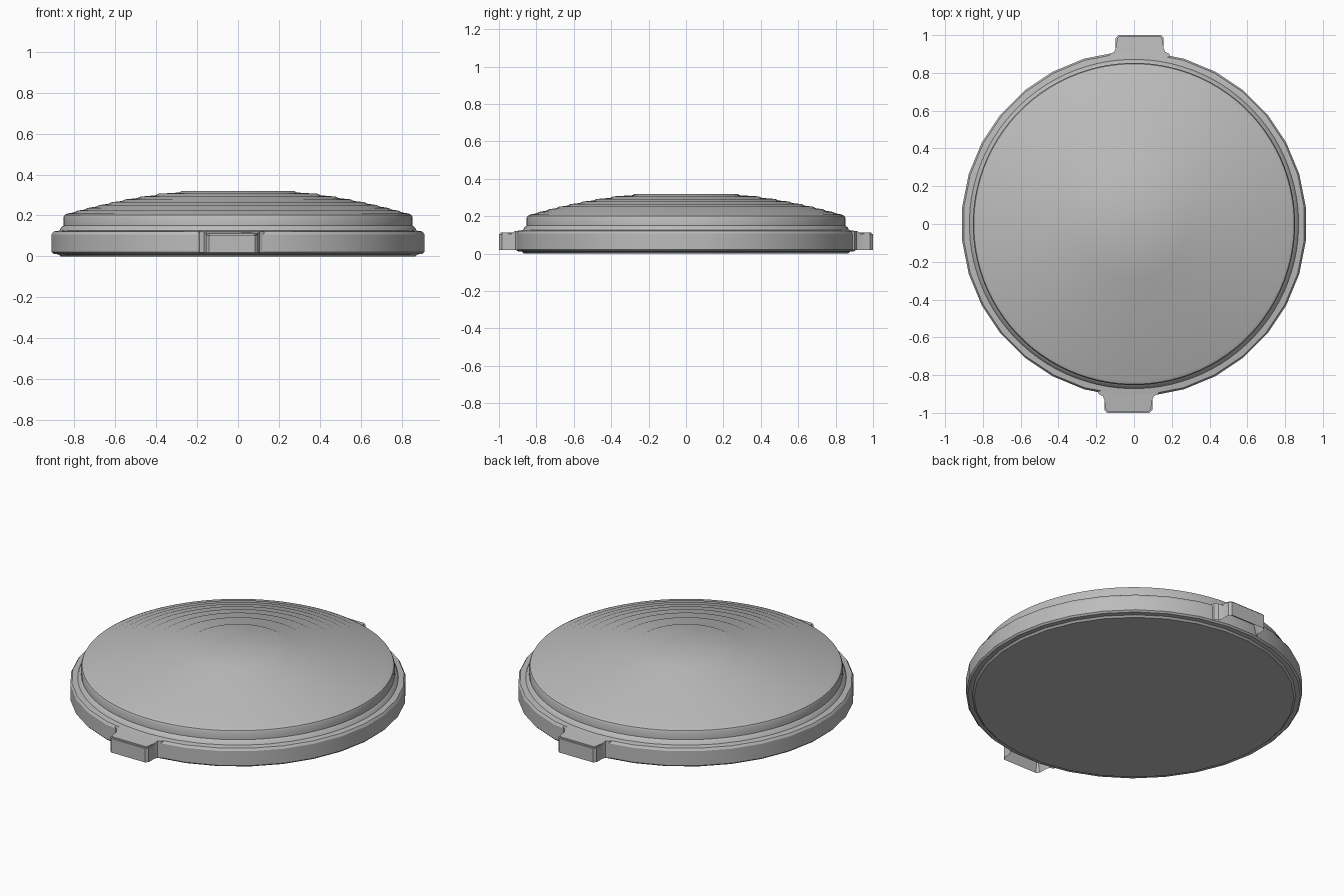
import bpy
import bmesh
import math
from mathutils import Matrix

cube = bpy.data.objects.get("Cube")
if cube:
    bpy.data.objects.remove(cube, do_unlink=True)

grey = bpy.data.materials.new("plain grey")
grey.use_nodes = True
colour = (0.5, 0.5, 0.5, 1)
grey.diffuse_color = colour
grey.node_tree.nodes["Principled BSDF"].inputs["Base Color"].default_value = colour


def finish(name, bm, angle=30):
    bmesh.ops.recalc_face_normals(bm, faces=bm.faces)
    mesh = bpy.data.meshes.new(name)
    bm.to_mesh(mesh)
    bm.free()
    obj = bpy.data.objects.new(name, mesh)
    bpy.context.collection.objects.link(obj)
    mesh.materials.append(grey)
    bpy.ops.object.select_all(action="DESELECT")
    obj.select_set(True)
    bpy.context.view_layer.objects.active = obj
    bpy.ops.object.shade_smooth_by_angle(angle=math.radians(angle))
    return obj


def lathe(name, profile, sides, angle=30):
    """Revolve (radius, height) points and cap both ends."""
    bm = bmesh.new()
    rings = []
    for r, z in profile:
        turns = [math.tau * (i + 0.5) / sides for i in range(sides)]
        rings.append([bm.verts.new((r * math.cos(a), r * math.sin(a), z)) for a in turns])
    for low, high in zip(rings, rings[1:]):
        for i in range(sides):
            j = (i + 1) % sides
            bm.faces.new((low[i], low[j], high[j], high[i]))
    bm.faces.new(rings[0])
    bm.faces.new(rings[-1])
    return finish(name, bm, angle)


# Rim band with a small stepped foot
lathe("rim", [(0.87, 0), (0.88, 0.01), (0.905, 0.013), (0.914, 0.022),
              (0.914, 0.108), (0.905, 0.122), (0.87, 0.127), (0.84, 0.13)], 32)

# Terraced dome: equal height steps on a parabola
STEPS = 9
dome = [(0.875, 0.12), (0.865, 0.14), (0.853, 0.15), (0.853, 0.19)]
for i in range(STEPS, 0, -1):
    edge = 0.28 * math.sqrt(i)
    z = 0.32 - 0.0138 * (i - 1)
    dome += [(edge + 0.008, z - 0.008), (edge - 0.008, z)]
lathe("terraced_dome", dome, 96, 40)


# Grip tabs, hollow underneath, flared where they meet the rim
def tab(name, turn):
    half, low, high = 0.127, 0.02, 0.112
    side = [(half + 0.035, 0.885), (half + 0.03, 0.9), (half + 0.008, 0.912),
            (half, 0.93), (half, 0.985), (half - 0.015, 1.0)]
    outline = [(x, -y) for x, y in side] + [(-x, -y) for x, y in reversed(side)]
    bm = bmesh.new()
    base = bm.faces.new([bm.verts.new((x - 0.03, y, low)) for x, y in outline])
    top = bmesh.ops.extrude_face_region(bm, geom=[base])["geom"]
    for v in top:
        if isinstance(v, bmesh.types.BMVert):
            v.co.z = high if v.co.y < -0.92 else high + 0.01
    bm.faces.ensure_lookup_table()
    bmesh.ops.recalc_face_normals(bm, faces=bm.faces)
    # Round the top outer edge
    edges = [e for e in bm.edges if all(v.co.z > 0.1 and v.co.y < -0.92 for v in e.verts)]
    edges = [e for e in edges if len(e.link_faces) == 2]
    bmesh.ops.bevel(bm, geom=edges, offset=0.008, segments=2, affect="EDGES")
    # Recess the underside
    bottom = min(bm.faces, key=lambda f: f.calc_center_median().z)
    bmesh.ops.inset_region(bm, faces=[bottom], thickness=0.018)
    for v in bottom.verts:
        v.co.z += 0.065
    bmesh.ops.rotate(bm, verts=bm.verts, matrix=Matrix.Rotation(turn, 3, "Z"))
    finish(name, bm)


tab("front_tab", 0)
tab("back_tab", math.pi)
